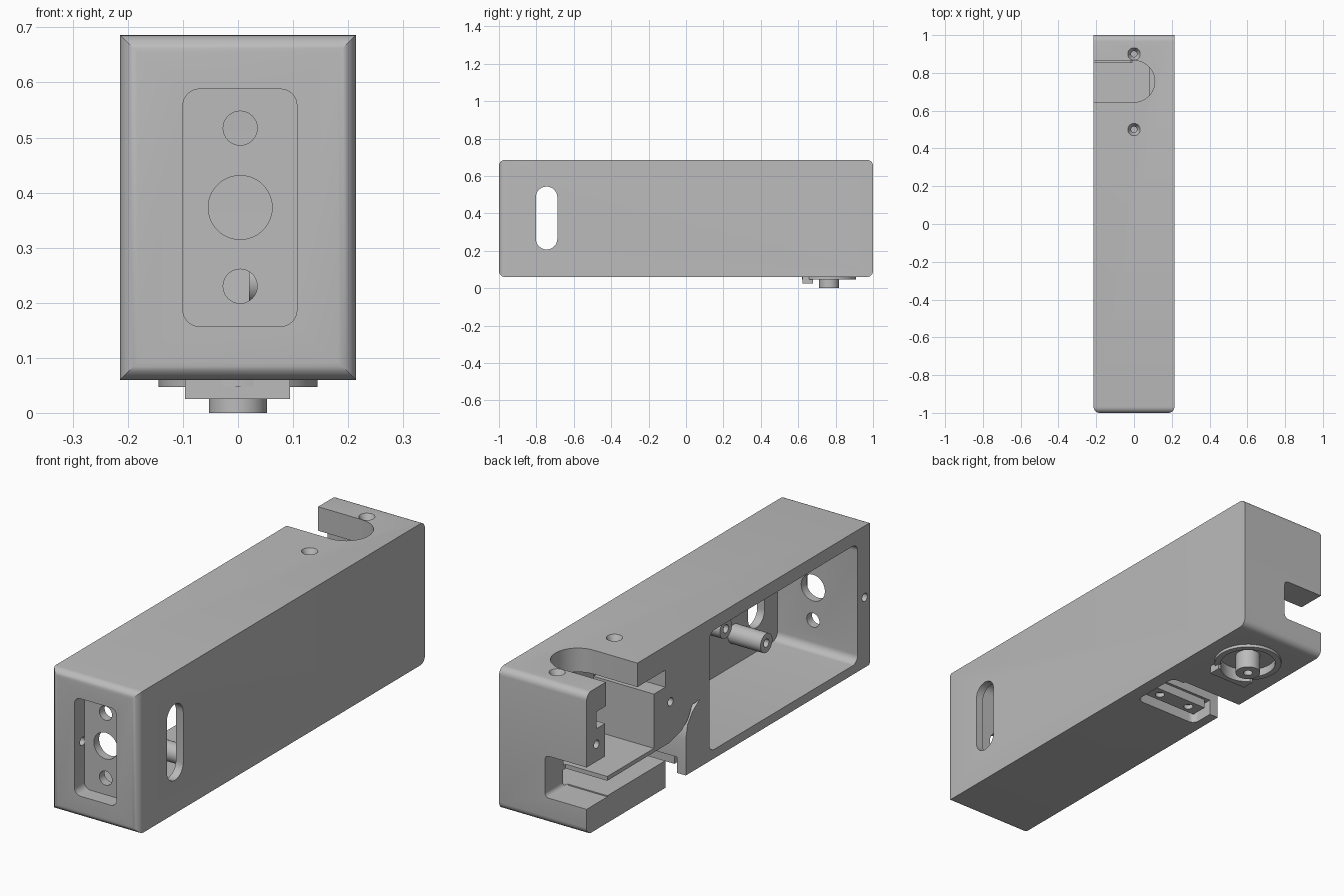
import bpy, bmesh
from math import pi, cos, sin
from mathutils import Vector

if "Cube" in bpy.data.objects:
    bpy.data.objects.remove(bpy.data.objects["Cube"])

grey = bpy.data.materials.new("plain_grey")
grey.use_nodes = True
grey.diffuse_color = (0.5, 0.5, 0.5, 1)
grey.node_tree.nodes["Principled BSDF"].inputs["Base Color"].default_value = (0.5, 0.5, 0.5, 1)


def to_object(name, bm):
    bmesh.ops.recalc_face_normals(bm, faces=bm.faces)
    mesh = bpy.data.meshes.new(name)
    bm.to_mesh(mesh)
    bm.free()
    mesh.materials.append(grey)
    obj = bpy.data.objects.new(name, mesh)
    bpy.context.collection.objects.link(obj)
    return obj


def prism(name, axis, points, start, end, end_scale=1.0):
    """Extrude a 2D outline along an axis, optionally tapering the end."""
    def place(a, b, h):
        return {"x": (h, a, b), "y": (a, h, b), "z": (a, b, h)}[axis]
    bm = bmesh.new()
    ca = sum(p[0] for p in points) / len(points)
    cb = sum(p[1] for p in points) / len(points)
    low = [bm.verts.new(place(a, b, start)) for a, b in points]
    high = [bm.verts.new(place(ca + (a - ca) * end_scale, cb + (b - cb) * end_scale, end))
            for a, b in points]
    bm.faces.new(low)
    bm.faces.new(high)
    for i in range(len(points)):
        j = (i + 1) % len(points)
        bm.faces.new((low[i], low[j], high[j], high[i]))
    return to_object(name, bm)


def circle(a, b, r, n=32):
    return [(a + r * cos(2 * pi * i / n), b + r * sin(2 * pi * i / n)) for i in range(n)]


def round_rect(a0, a1, b0, b1, r, n=8):
    pts = []
    corners = [(a1 - r, b1 - r), (a0 + r, b1 - r), (a0 + r, b0 + r), (a1 - r, b0 + r)]
    for k, (a, b) in enumerate(corners):
        for i in range(n + 1):
            t = (k + i / n) * pi / 2
            pts.append((a + r * cos(t), b + r * sin(t)))
    return pts


def rect(a0, a1, b0, b1):
    return [(a0, b0), (a1, b0), (a1, b1), (a0, b1)]


def cut(obj, axis, points, start, end, end_scale=1.0):
    """Subtract a prism from an object and drop the cutter."""
    cutter = prism("cutter", axis, points, start, end, end_scale)
    cutter.hide_render = True
    mod = obj.modifiers.new("cut", "BOOLEAN")
    mod.operation = "DIFFERENCE"
    mod.solver = "EXACT"
    mod.object = cutter
    bpy.context.view_layer.objects.active = obj
    bpy.ops.object.modifier_apply(modifier=mod.name)
    bpy.data.objects.remove(cutter)


# Housing block: all front edges and the two cross edges at the back are rounded
LEFT, RIGHT, BASE, TOP = -0.214, 0.214, 0.06, 0.686
housing = prism("housing", "y", rect(LEFT, RIGHT, BASE, TOP), -1, 1)
bm = bmesh.new()
bm.from_mesh(housing.data)


def rounded(edge):
    a, b = (v.co for v in edge.verts)
    front = a.y < -0.9 and b.y < -0.9
    back_cross = a.y > 0.9 and b.y > 0.9 and abs(a.z - b.z) < 0.01
    return front or back_cross


bmesh.ops.bevel(bm, geom=[e for e in bm.edges if rounded(e)], offset=0.032,
                segments=6, profile=0.5, affect="EDGES")
bm.to_mesh(housing.data)
bm.free()

# Front recess with its three holes
cut(housing, "y", round_rect(-0.1, 0.107, 0.157, 0.588, 0.03), -1.1, -0.93)
cut(housing, "y", circle(0.004, 0.373, 0.058, 48), -0.96, -0.85)
for z in (0.23, 0.517):
    cut(housing, "y", circle(0.004, z, 0.031), -0.96, -0.85)

# Main cavity, open on one side, and the window through its far wall
cut(housing, "x", round_rect(-0.893, 0.143, 0.1, 0.628, 0.035), -0.3, 0.178)
cut(housing, "x", round_rect(-0.803, -0.688, 0.207, 0.543, 0.057), 0.1, 0.3)

# Slide chamber: top slot, guide groove, main chamber
slot = [(-0.3, 0.645), (0, 0.645)]
slot += [(0.11 * sin(i * pi / 20), 0.755 - 0.11 * cos(i * pi / 20)) for i in range(1, 20)]
slot += [(0, 0.865), (-0.3, 0.865)]
cut(housing, "z", slot, 0.57, 0.8)
cut(housing, "x", rect(0.45, 0.93, 0.505, 0.58), -0.31, 0.08)
cut(housing, "x", rect(0.53, 0.87, 0.265, 0.52), -0.32, 0.081)

# Lower channel that curves up towards the cavity and opens underneath
channel = [(0.21, 0.36), (0.26, 0.355), (0.295, 0.3), (0.34, 0.268), (0.42, 0.248),
           (0.875, 0.246), (0.875, 0.18), (0.45, 0.18), (0.45, 0.04), (0.307, 0.04),
           (0.307, 0.22), (0.295, 0.28), (0.26, 0.325)]
cut(housing, "x", channel, -0.33, 0.09)

# Rounded opening through the back wall
cut(housing, "y", round_rect(-0.4, -0.01, 0.175, 0.36, 0.02), 0.855, 1.1)

# Pocket underneath and the round recess for the pivot
cut(housing, "z", round_rect(-0.17, 0.15, 0.2, 0.44, 0.03), 0.0, 0.13)
cut(housing, "z", circle(0, 0.765, 0.12, 48), 0.0, 0.085)

# Countersunk screw holes in the top
for y in (0.5, 0.9):
    cut(housing, "z", circle(0, y, 0.035), 0.69, 0.655, 0.45)
    cut(housing, "z", circle(0, y, 0.0155), 0.56, 0.7)

# Screw holes in the open rim
for y, z in ((-0.943, 0.37), (0.414, 0.427), (0.93, 0.436)):
    cut(housing, "x", circle(y, z, 0.018, 24), -0.3, -0.1)

# Posts standing inside the cavity
parts = [housing]
for name, y, z, tip, r in (("long_post", -0.59, 0.24, 0.02, 0.042),
                           ("short_post", -0.45, 0.33, 0.12, 0.042)):
    post = prism(name, "x", circle(y, z, r), 0.185, tip)
    cut(post, "x", circle(y, z, 0.018, 24), tip - 0.02, tip + 0.08)
    parts.append(post)

# Clamp plate with two screw holes in the underside pocket
plate = prism("clamp_plate", "z", rect(-0.15, 0.13, 0.22, 0.295), 0.09, 0.14)
for x in (-0.09, 0.07):
    cut(plate, "z", circle(x, 0.257, 0.02, 24), 0.05, 0.11)
parts.append(plate)

# Pivot ring, its front tab, and the hollow pivot pin underneath
ring = prism("pivot_ring", "z", circle(0, 0.765, 0.144, 48), 0.047, 0.065)
cut(ring, "z", circle(0, 0.765, 0.118, 48), 0.0, 0.1)
tab = prism("ring_tab", "z", rect(-0.096, 0.094, 0.624, 0.68), 0.025, 0.065)
cut(tab, "z", circle(0, 0.765, 0.118, 48), 0.0, 0.1)
pin = prism("pivot_pin", "z", circle(0, 0.765, 0.053, 48), 0.0, 0.1)
cut(pin, "z", circle(0, 0.765, 0.02, 24), -0.05, 0.06)
parts += [ring, tab, pin]

# Smooth rounded faces, keep hard edges crisp
bpy.ops.object.select_all(action="DESELECT")
for obj in parts:
    obj.select_set(True)
bpy.context.view_layer.objects.active = housing
bpy.ops.object.shade_smooth_by_angle(angle=0.5)
